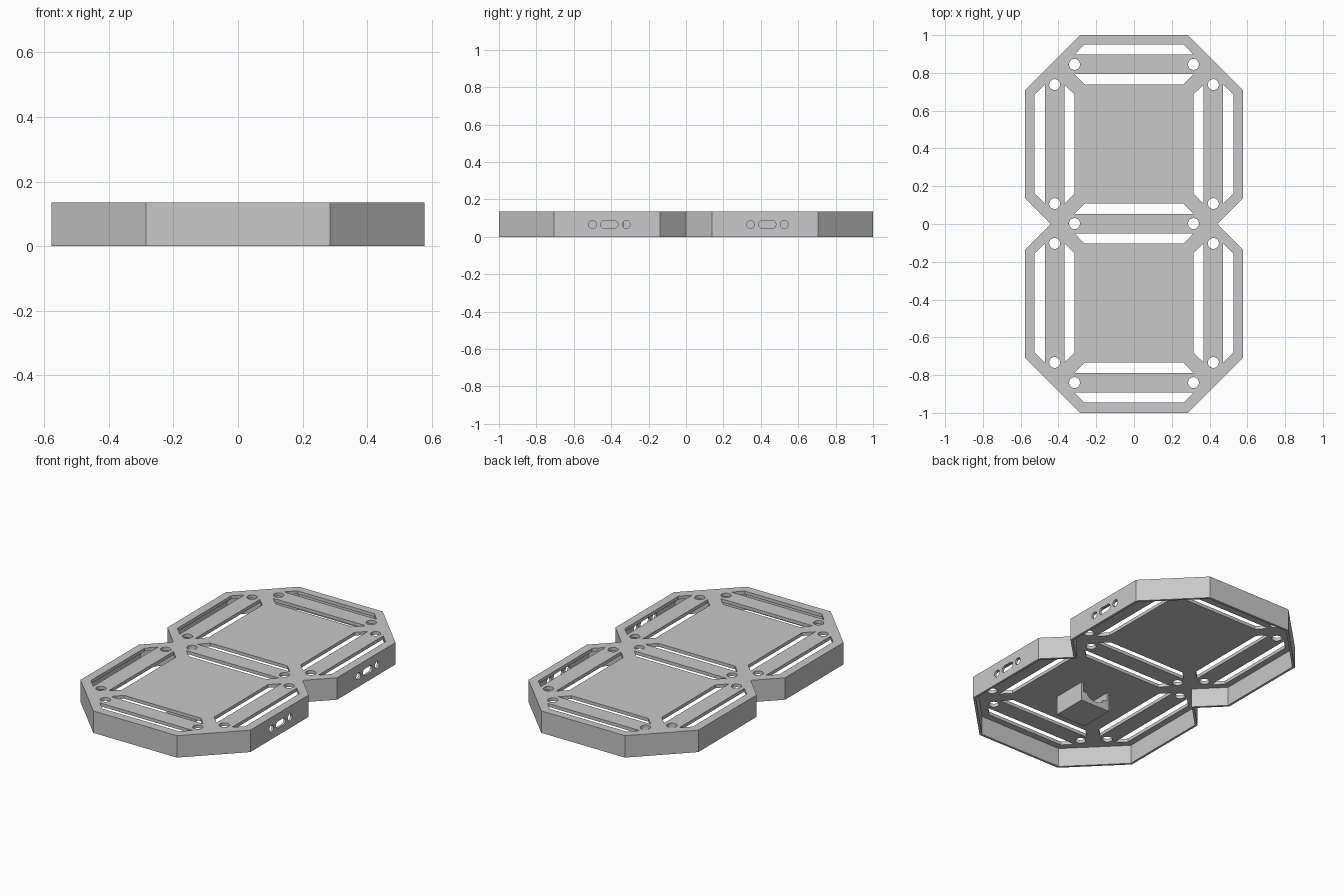
import bpy, math
from mathutils import Matrix, Vector

cube = bpy.data.objects.get("Cube")
if cube:
    bpy.data.objects.remove(cube)

HEIGHT, TOP, WALL = 0.135, 0.02, 0.014

grey = bpy.data.materials.new("plain_grey")
grey.use_nodes = True
colour = (0.58, 0.58, 0.58, 1)
grey.diffuse_color = colour
grey.node_tree.nodes["Principled BSDF"].inputs["Base Color"].default_value = colour


def solid(name, loops, low, high, matrix=None):
    """Extrude closed flat loops (outline first, then holes) from low to high."""
    curve = bpy.data.curves.new(name, "CURVE")
    curve.dimensions = "2D"
    curve.fill_mode = "BOTH"
    curve.extrude = (high - low) / 2
    for loop in loops:
        spline = curve.splines.new("POLY")
        spline.points.add(len(loop) - 1)
        for point, (x, y) in zip(spline.points, loop):
            point.co = (x, y, 0, 1)
        spline.use_cyclic_u = True
    temp = bpy.data.objects.new(name + "_curve", curve)
    bpy.context.collection.objects.link(temp)
    bpy.context.view_layer.update()
    graph = bpy.context.evaluated_depsgraph_get()
    mesh = bpy.data.meshes.new_from_object(temp.evaluated_get(graph))
    bpy.data.objects.remove(temp)
    # weld caps to sides so the solid is closed
    import bmesh
    bm = bmesh.new()
    bm.from_mesh(mesh)
    bmesh.ops.remove_doubles(bm, verts=bm.verts, dist=0.0001)
    bmesh.ops.translate(bm, verts=bm.verts, vec=(0, 0, (low + high) / 2))
    if matrix:
        bm.transform(matrix)
    bmesh.ops.recalc_face_normals(bm, faces=bm.faces)
    for face in bm.faces:
        face.smooth = False
    bm.to_mesh(mesh)
    bm.free()
    mesh.materials.clear()
    mesh.materials.append(grey)
    obj = bpy.data.objects.new(name, mesh)
    bpy.context.collection.objects.link(obj)
    return obj


def capsule(cx, cy, radius, half=0, steps=24):
    """Circle, or a stadium when half is above zero."""
    loop = []
    for i in range(steps):
        a = 2 * math.pi * (i + 0.5) / steps
        loop.append((cx + radius * math.cos(a) + math.copysign(half, math.cos(a)),
                     cy + radius * math.sin(a)))
    return loop


def rect(x0, x1, y0, y1):
    return [(x0, y0), (x1, y0), (x1, y1), (x0, y1)]


def inset(loop, d):
    """Mitred inward offset of a counter-clockwise loop."""
    out = []
    for i, p in enumerate(loop):
        p = Vector(p)
        a = (p - Vector(loop[i - 1])).normalized()
        b = (Vector(loop[(i + 1) % len(loop)]) - p).normalized()
        na, nb = Vector((-a.y, a.x)), Vector((-b.y, b.x))
        out.append(tuple(p + (na + nb) * d / (1 + na.dot(nb))))
    return out


def segment(cx, cy, upright):
    """Two tapered slots and two round holes along one bar."""
    loops = []
    for s in (-1, 1):
        loops.append([(-0.315, s * 0.052), (0.315, s * 0.052),
                      (0.262, s * 0.106), (-0.262, s * 0.106)])
        loops.append(capsule(s * 0.315, 0, 0.029))
    if upright:
        loops = [[(-y, x) for x, y in loop] for loop in loops]
    return [[(cx + x, cy + y) for x, y in loop] for loop in loops]


# Two joined octagons
right = [(0.285, -1), (0.578, -0.706), (0.578, -0.138), (0.44, 0),
         (0.578, 0.138), (0.578, 0.706), (0.285, 1)]
outline = right + [(-x, y) for x, y in reversed(right)]

# Slotted top plate
cuts = []
for y in (-0.84, 0.002, 0.845):
    cuts += segment(0, y, False)
for x in (-0.42, 0.42):
    for y in (-0.418, 0.423):
        cuts += segment(x, y, True)
solid("top_plate", [outline] + cuts, HEIGHT - TOP, HEIGHT)

# Thin outer wall with ports on the left side
wall = solid("outer_wall", [outline, inset(outline, WALL)], 0, HEIGHT - TOP)
to_side = Matrix(((0, 0, 1, 0), (1, 0, 0, 0), (0, 1, 0, 0), (0, 0, 0, 1)))
ports = []
for y in (-0.41, 0.435):
    ports += [capsule(y - 0.09, 0.066, 0.021), capsule(y + 0.09, 0.066, 0.021),
              capsule(y, 0.066, 0.021, 0.025)]
cutter = solid("port_cutter", ports, 0.5, 0.65, to_side)
cutter.hide_render = True
cut = wall.modifiers.new("ports", "BOOLEAN")
cut.operation = "DIFFERENCE"
cut.solver = "EXACT"
cut.object = cutter
bpy.context.view_layer.objects.active = wall
bpy.ops.object.modifier_apply(modifier=cut.name)
bpy.data.objects.remove(cutter)

# Open cradle under the front half
X, Y0, Y1, T, ROOF = 0.1, -0.55, -0.335, 0.014, HEIGHT - TOP
solid("cradle_floor", [rect(-X, X, Y0, Y1)], 0, T)
for name, s in (("cradle_left_side", 1), ("cradle_right_side", -1)):
    a, b = sorted((s * X, s * (X - T)))
    solid(name, [rect(a, b, Y0, Y1)], T, ROOF)
solid("cradle_front", [rect(T - X, X - T, Y0, Y0 + T)], T, ROOF)

# Low lip with a rounded dip on the open end
lip = [(X - T, T), (X - T, 0.06)]
for i in range(9):
    a = math.pi * i / 8
    lip.append((0.06 * math.cos(a), 0.06 - 0.035 * math.sin(a)))
lip += [(T - X, 0.06), (T - X, T)]
upright = Matrix(((1, 0, 0, 0), (0, 0, -1, 0), (0, 1, 0, 0), (0, 0, 0, 1)))
solid("cradle_lip", [lip], -Y1, -Y1 + T, upright)
